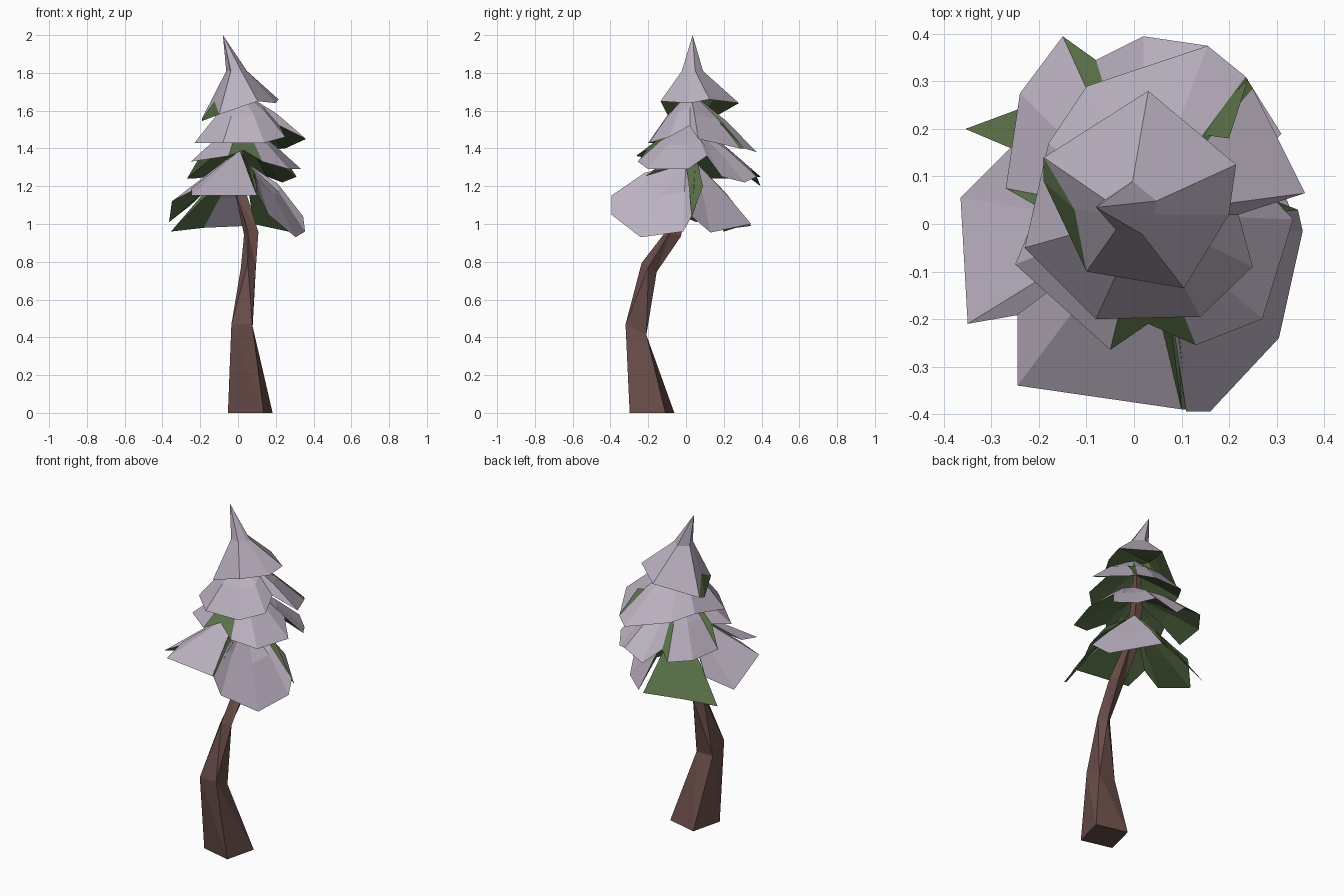
import bpy, bmesh, math
from mathutils import Vector


def material(name, rgb):
    m = bpy.data.materials.new(name)
    m.diffuse_color = (*rgb, 1)
    return m


BARK = material("brown bark", (0.14, 0.074, 0.065))
SNOW = material("pale mauve snow", (0.50, 0.44, 0.53))
GREEN = material("needle green", (0.10, 0.16, 0.065))


def finish(name, bm, mats, recalc=True):
    if recalc:
        bmesh.ops.recalc_face_normals(bm, faces=bm.faces[:])
    me = bpy.data.meshes.new(name)
    bm.to_mesh(me)
    bm.free()
    for m in mats:
        me.materials.append(m)
    bpy.context.collection.objects.link(bpy.data.objects.new(name, me))


def bough(name, apex, edge, closed=True, bulge=0.02, thick=0.04, green=(), snow_below=(),
          neck=None):
    """Thin sheet fanning from apex to a ragged edge: snow on top, green below."""
    bm = bmesh.new()
    rim = [bm.verts.new(p) for p in edge]
    n = len(rim)
    spans = range(n if closed else n - 1)

    def sheet(lower):
        a = Vector(apex) - Vector((0, 0, thick if lower else 0))
        tip = bm.verts.new(a)
        mid = []
        for v in rim:
            if neck and not lower:                      # narrow spire below the tip
                c = Vector(neck)
                p = c + (v.co - c) * 0.27
                p.z = neck[2]
            elif neck:
                p = a.lerp(v.co, 0.5)
                p.z = v.co.z + 0.03
            else:
                p = a.lerp(v.co, 0.55)
                p.z += bulge - (thick * 0.15 if lower else 0)
            mid.append(bm.verts.new(p))
        for i in spans:
            j = (i + 1) % n
            is_green = i not in snow_below if lower else i in green
            for f in ((tip, mid[i], mid[j]), (mid[i], rim[i], rim[j], mid[j])):
                bm.faces.new(f).material_index = int(is_green)
        return tip, mid

    t, mt = sheet(False)
    b, mb = sheet(True)
    if not closed:                                      # close the two cut sides
        for k in (0, -1):
            for f in ((t, mt[k], mb[k], b), (mt[k], rim[k], mb[k])):
                bm.faces.new(f).material_index = 1
    finish(name, bm, [SNOW, GREEN])


def flap(name, *points):
    """Small green sheet bridging a split between boughs."""
    bm = bmesh.new()
    v = [bm.verts.new(p) for p in points]
    for i in range(1, len(v) - 1):
        bm.faces.new((v[0], v[i], v[i + 1]))
    finish(name, bm, [GREEN], False)


# Bent four-sided trunk: x, y, z, corner radius, turn in degrees, tilt
bm = bmesh.new()
rings = []
for x, y, z, r, turn, tilt in [
        (0.065, -0.18, 0.0, 0.138, -14, 0), (0.02, -0.265, 0.44, 0.078, 0, -0.5),
        (0.055, -0.195, 0.77, 0.040, 40, -0.6), (0.07, -0.065, 0.95, 0.042, 20, -0.4),
        (0.01, 0.0, 1.18, 0.040, 0, 0), (0.0, 0.02, 1.40, 0.034, 0, 0),
        (0.0, 0.03, 1.74, 0.012, 0, 0)]:
    ring = []
    for k in range(4):
        a = math.radians(45 + 90 * k + turn)
        dy = r * math.sin(a)
        ring.append(bm.verts.new((x + r * math.cos(a), y + dy, z + tilt * dy)))
    rings.append(ring)
for lo, hi in zip(rings, rings[1:]):
    for k in range(4):
        a, b, c, d = lo[k], lo[(k + 1) % 4], hi[(k + 1) % 4], hi[k]
        bm.faces.new((a, b, d))
        bm.faces.new((b, c, d))
bm.faces.new(rings[0])
bm.faces.new(rings[-1])
finish("trunk", bm, [BARK])

# Lowest tier: separate drooping boughs
bough("front_bough", (0.01, 0.0, 1.39),
      [(-0.245, -0.19, 1.19), (-0.245, -0.34, 1.15), (0.10, -0.39, 1.15)], False, 0.0)
bough("front_right_bough", (0.05, 0.0, 1.32),
      [(0.11, -0.395, 1.15), (0.16, -0.395, 1.05), (0.305, -0.24, 0.93),
       (0.355, -0.015, 0.96), (0.345, 0.03, 1.04)], False, 0.045)
bough("back_right_bough", (0.04, 0.05, 1.33),
      [(0.33, 0.03, 1.04), (0.29, 0.13, 0.955), (0.08, 0.345, 1.0)], False, 0.01)
bough("back_left_bough", (0.0, 0.05, 1.33),
      [(0.05, 0.345, 0.99), (-0.18, 0.265, 0.98), (-0.355, 0.20, 0.96)], False, 0.02,
      green=(0, 1), snow_below=(0,))
bough("left_bough", (-0.01, 0.0, 1.38),
      [(-0.25, 0.17, 1.10), (-0.365, 0.055, 1.01), (-0.35, -0.21, 1.12),
       (-0.235, -0.19, 1.18)], False, 0.0)
flap("front_split", (0.10, -0.39, 1.15), (0.11, -0.39, 1.15), (0.09, -0.18, 1.275),
     (0.05, 0.0, 1.32), (0.01, 0.0, 1.385), (0.055, -0.2, 1.27))
flap("right_split", (0.345, 0.03, 1.04), (0.19, 0.09, 1.20), (0.04, 0.06, 1.33),
     (0.05, 0.0, 1.32))

# Second tier, with green patches where the snow is split
bough("second_tier", (0.02, 0.02, 1.53),
      [(-0.05, -0.265, 1.36), (0.03, -0.21, 1.39), (0.13, -0.255, 1.33),
       (0.27, -0.20, 1.29), (0.335, 0.01, 1.29), (0.24, 0.11, 1.36),
       (0.31, 0.19, 1.25), (0.235, 0.31, 1.22), (0.155, 0.375, 1.25),
       (0.02, 0.395, 1.20), (-0.08, 0.345, 1.29), (-0.15, 0.395, 1.25),
       (-0.24, 0.275, 1.24), (-0.27, 0.075, 1.24), (-0.20, 0.035, 1.36),
       (-0.25, -0.085, 1.33)], thick=0.07, green=(0, 1, 10, 13))

# Third tier
bough("third_tier", (0.02, 0.02, 1.70),
      [(-0.08, -0.20, 1.43), (0.14, -0.195, 1.43), (0.25, -0.09, 1.46),
       (0.22, 0.02, 1.52), (0.36, 0.065, 1.45), (0.25, 0.285, 1.40),
       (0.235, 0.31, 1.40), (0.155, 0.375, 1.38), (-0.10, 0.29, 1.44),
       (-0.18, 0.17, 1.47), (-0.23, -0.05, 1.43)], thick=0.09, green=(5,))
flap("back_right_split", (0.24, 0.305, 1.405), (0.13, 0.19, 1.545), (0.20, 0.18, 1.53))

# Top tier with leaning spire
bough("top_spire", (-0.08, 0.035, 2.0),
      [(-0.10, -0.10, 1.58), (0.105, -0.135, 1.65), (0.20, 0.02, 1.64),
       (0.215, 0.125, 1.66), (0.03, 0.28, 1.64), (-0.19, 0.14, 1.56),
       (-0.125, 0.03, 1.65)], thick=0.28, neck=(-0.015, 0.02, 1.81))
flap("top_left_split", (-0.125, 0.03, 1.65), (-0.19, 0.14, 1.56), (-0.19, 0.09, 1.545),
     (-0.10, -0.10, 1.58))
